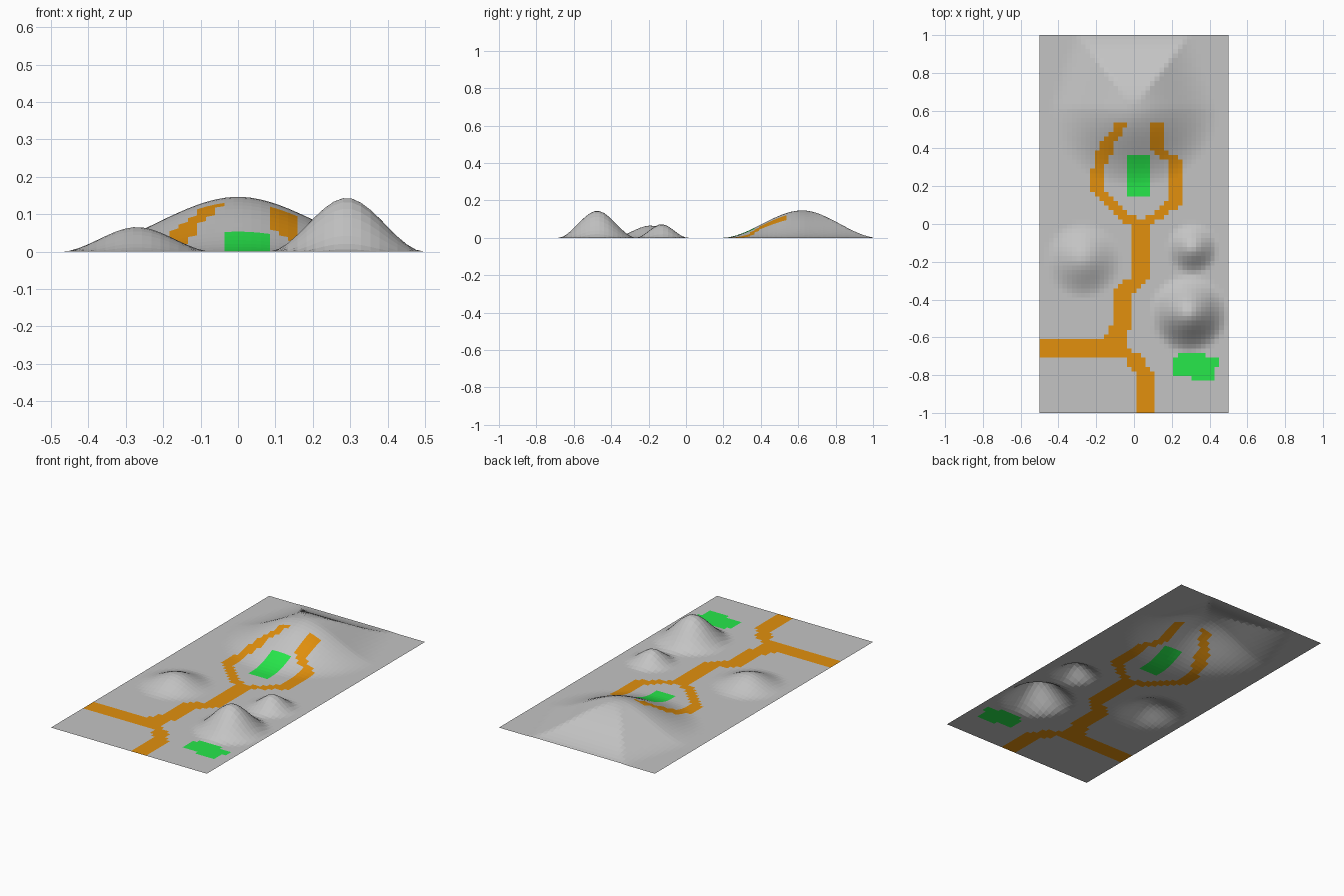
import bpy, bmesh, math

if "Cube" in bpy.data.objects:
    bpy.data.objects.remove(bpy.data.objects["Cube"])

NX, NY = 41, 82  # square ground tiles


def material(name, rgb):
    m = bpy.data.materials.new(name)
    m.diffuse_color = (*rgb, 1)
    m.use_nodes = True
    m.node_tree.nodes["Principled BSDF"].inputs["Base Color"].default_value = m.diffuse_color
    return m


def smooth(n):
    """Soft hill profile: 1 at the centre, 0 at the rim."""
    t = max(0.0, 1 - n)
    return t * t * (3 - 2 * t)


# round hills: x, y, radius, height
HILLS = [(0.29, -0.475, 0.21, 0.145), (-0.27, -0.19, 0.205, 0.066), (0.31, -0.13, 0.14, 0.073)]


def height(x, y):
    z = max(h * smooth(math.hypot(x - cx, y - cy) / r) for cx, cy, r, h in HILLS)
    # large hill: round at the front, faceted half hexagon at the back
    dx, dy = abs(x), y - 0.62
    if dy > 0:
        n = max(dy / 0.41, (dx + 0.325 * dy) / 0.45)
    else:
        n = math.hypot(dx / 0.45, dy / 0.43)
    return max(z, 0.147 * smooth(n))


# path strips: (y, left edge, right edge) from bottom to top
PATHS = [
    # main lane
    [(-1, .012, .11), (-.79, .012, .11), (-.70, -.06, .035), (-.65, -.11, -.037),
     (-.61, -.165, -.037), (-.53, -.11, -.012), (-.37, -.11, -.012),
     (-.34, -.10, .03), (-.29, -.03, .085), (-.26, -.012, .085), (0, -.012, .085)],
    # left arm of the loop
    [(0, -.037, .04), (.03, -.07, .012), (.15, -.20, -.13), (.17, -.232, -.158),
     (.29, -.232, -.158), (.31, -.21, -.146), (.41, -.19, -.11),
     (.48, -.14, -.065), (.54, -.085, -.02)],
    # right arm of the loop
    [(0, .03, .085), (.03, .065, .14), (.10, .14, .256), (.15, .19, .256),
     (.32, .19, .256), (.35, .14, .232), (.40, .085, .158), (.54, .085, .158)],
]
# side road and lawns: x0, x1, y0, y1
ROAD = [(-.51, -.037, -.707, -.61)]
LAWNS = [(-.037, .085, .146, .366), (.207, .427, -.805, -.707), (.232, .378, -.72, -.683),
         (.41, .451, -.756, -.707), (.305, .427, -.83, -.79)]


def in_strip(strip, x, y):
    for (y0, l0, r0), (y1, l1, r1) in zip(strip, strip[1:]):
        if y0 <= y < y1:
            t = (y - y0) / (y1 - y0)
            return l0 + (l1 - l0) * t < x < r0 + (r1 - r0) * t
    return False


def in_boxes(boxes, x, y):
    return any(a < x < b and c < y < d for a, b, c, d in boxes)


# terrain sheet
bm = bmesh.new()
grid = []
for j in range(NY + 1):
    y = -1 + 2 * j / NY
    grid.append([bm.verts.new((i / NX - .5, y, height(i / NX - .5, y))) for i in range(NX + 1)])
for j in range(NY):
    for i in range(NX):
        f = bm.faces.new((grid[j][i], grid[j][i + 1], grid[j + 1][i + 1], grid[j + 1][i]))
        x, y = (i + .5) / NX - .5, -1 + 2 * (j + .5) / NY
        if in_boxes(LAWNS, x, y):
            f.material_index = 2
        elif in_boxes(ROAD, x, y) or any(in_strip(s, x, y) for s in PATHS):
            f.material_index = 1

mesh = bpy.data.meshes.new("terrain")
bm.to_mesh(mesh)
bm.free()
mesh.materials.append(material("stone grey", (0.55, 0.55, 0.55)))
mesh.materials.append(material("path orange", (0.76, 0.28, 0.004)))
mesh.materials.append(material("lawn green", (0.02, 0.80, 0.07)))
terrain = bpy.data.objects.new("terrain", mesh)
bpy.context.collection.objects.link(terrain)
